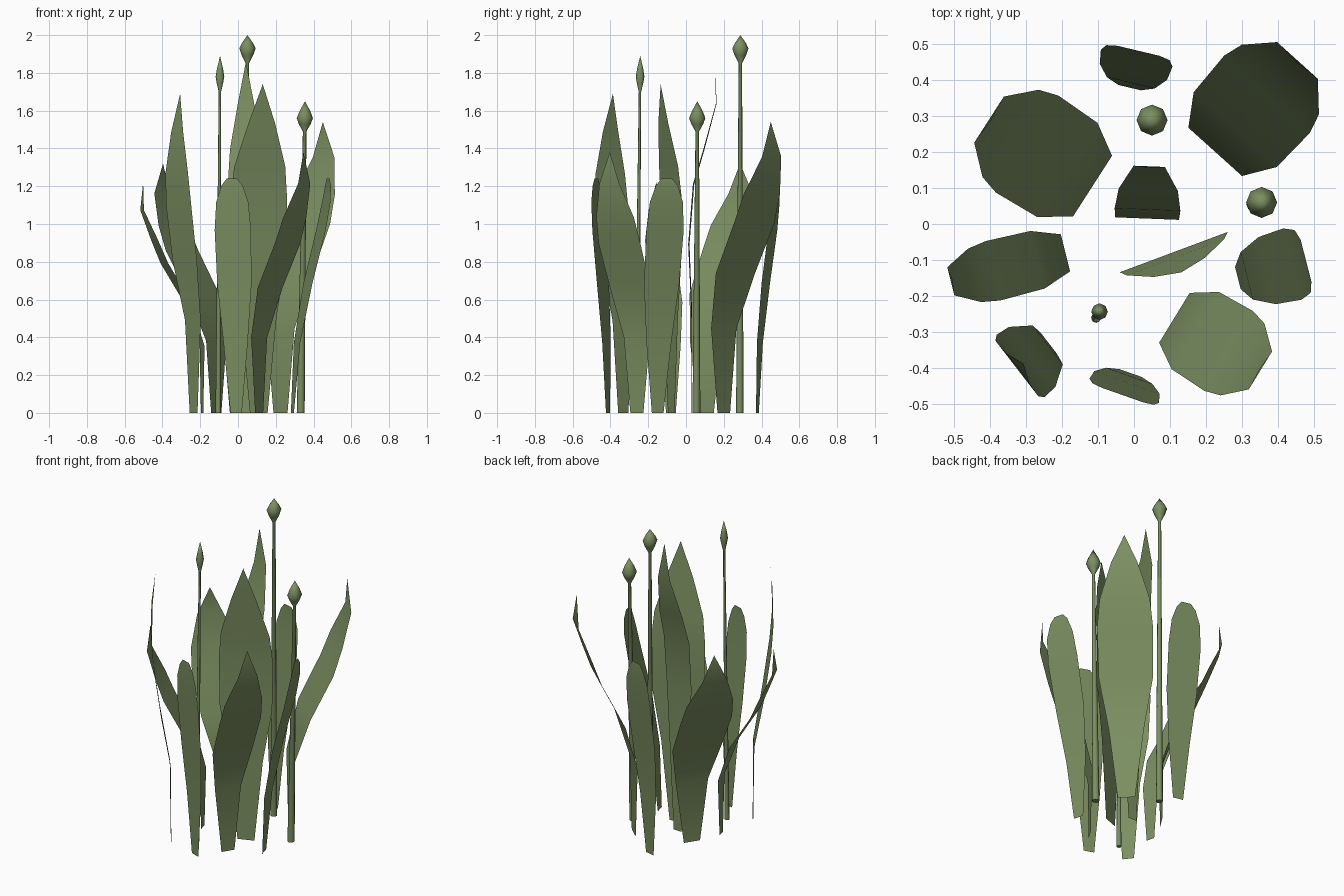
import bpy, bmesh, math

if "Cube" in bpy.data.objects:
    bpy.data.objects.remove(bpy.data.objects["Cube"])

green = bpy.data.materials.new("leaf_green")
green.diffuse_color = (0.2, 0.275, 0.12, 1)
green.use_nodes = True
green.node_tree.nodes["Principled BSDF"].inputs["Base Color"].default_value = green.diffuse_color


def finish(name, bm, angle):
    me = bpy.data.meshes.new(name)
    bm.to_mesh(me)
    bm.free()
    me.materials.append(green)
    ob = bpy.data.objects.new(name, me)
    bpy.context.collection.objects.link(ob)
    bpy.ops.object.select_all(action='DESELECT')
    ob.select_set(True)
    bpy.context.view_layer.objects.active = ob
    bpy.ops.object.shade_smooth_by_angle(angle=math.radians(angle))


# Leaf: thin strip rising from base, leaning along a horizontal direction
def leaf(name, base, lean, height, levels, widths, reach, w=1.0, r=1.0):
    n = math.hypot(*lean)
    ux, uy = lean[0] / n, lean[1] / n
    bm = bmesh.new()
    prev = None
    for t, hw, out in zip(levels, widths, reach):
        cx, cy = base[0] + ux * out * r, base[1] + uy * out * r
        sides = (-1, 1) if hw > 0 else (0,)
        row = [bm.verts.new((cx - uy * hw * w * s, cy + ux * hw * w * s, t * height))
               for s in sides]
        if prev:
            bm.faces.new(prev + row[::-1])
        prev = row
    finish(name, bm, 60)


# Pointed leaves
PT = [0, .29, .48, .65, .75, .88, 1]
PW = [.05, .1, .155, .16, .144, .076, 0]
BEND = [0, 0, .083, .215, .27, .341, .335]
STEEP = [0, .005, .06, .1, .113, .11, .09]
UPRIGHT = [0, 0, 0, 0, .015, .045, .06]
CURL = [0, 0, -.015, .01, .065, .13, .125]
for name, base, lean, h, reach, w, r in [
    ("leaf_back_left", (-.115, .105), (-.84, .54), 1.32, BEND, 1, 1),
    ("leaf_back_right", (.225, .2), (.669, .743), 1.54, BEND, 1, 1),
    ("leaf_front_right", (.112, -.26), (.85, -.52), 1.38, BEND, .81, .82),
    ("leaf_left", (-.19, -.08), (-.97, -.24), 1.22, BEND, .53, .96),
    ("leaf_front_left", (-.235, -.332), (-.79, -.61), 1.69, STEEP, .68, 1),
    ("leaf_middle", (.11, -.078), (.35, -.937), 1.74, UPRIGHT, 1, 1),
    ("leaf_centre_back", (.037, .03), (.04, 1), 1.86, CURL, .57, 1),
]:
    leaf(name, base, lean, h, PT, PW, reach, w, r)

# Round-ended leaves
RT = [0, .3, .55, .78, .9, .97, 1]
RW = [.032, .068, .096, .102, .09, .06, .03]
RR = [0, .13, .43, .8, .95, 1, 1]
for name, base, lean, r in [
    ("round_leaf_front", (-.01, -.413), (-.33, -.94), .065),
    ("round_leaf_back", (-.012, .378), (.23, .97), .105),
    ("round_leaf_right", (.288, -.15), (.97, .25), .195),
]:
    leaf(name, base, lean, 1.24, RT, RW, RR, 1, r)


# Stalk with bud: eight-sided rings along a slightly leaning axis
def stalk(name, foot, top, height, stem_r, bud_r, bud_low, bud_mid):
    profile = [(0, stem_r), (bud_low, stem_r * .45),
               (bud_mid - (bud_mid - bud_low) * .45, bud_r * .72),
               (bud_mid, bud_r),
               (bud_mid + (height - bud_mid) * .4, bud_r * .68)]
    bm = bmesh.new()
    prev = None
    for z, rad in profile:
        k = z / height
        cx = foot[0] + (top[0] - foot[0]) * k
        cy = foot[1] + (top[1] - foot[1]) * k
        ring = [bm.verts.new((cx + rad * math.cos(i * math.pi / 4),
                              cy + rad * math.sin(i * math.pi / 4), z)) for i in range(8)]
        if prev:
            for i in range(8):
                j = (i + 1) % 8
                bm.faces.new((prev[i], prev[j], ring[j], ring[i]))
        else:
            bm.faces.new(ring[::-1])
        prev = ring
    tip = bm.verts.new((top[0], top[1], height))
    for i in range(8):
        bm.faces.new((prev[i], prev[(i + 1) % 8], tip))
    finish(name, bm, 50)


stalk("tall_bud_stalk", (.05, .285), (.05, .288), 2.0, .02, .043, 1.85, 1.93)
stalk("right_bud_stalk", (.332, .055), (.355, .06), 1.65, .021, .043, 1.49, 1.56)
stalk("thin_bud_stalk", (-.105, -.26), (-.095, -.242), 1.89, .014, .023, 1.7, 1.78)
